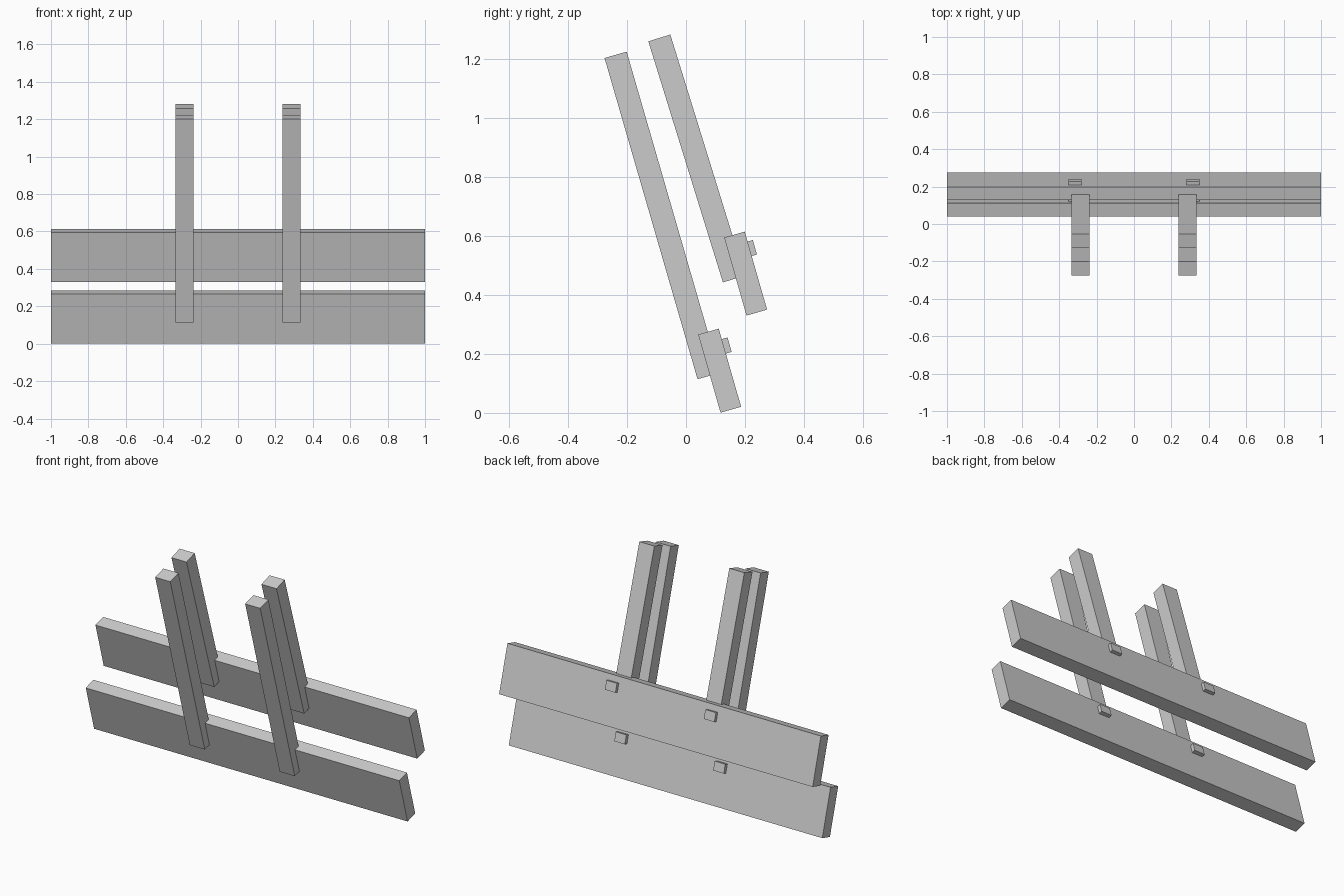
import bpy, bmesh
from math import radians
from mathutils import Matrix

if "Cube" in bpy.data.objects:
    bpy.data.objects.remove(bpy.data.objects["Cube"])


def box(name, centre, size, tilt):
    """Plank or block leaning towards the front by tilt degrees."""
    bm = bmesh.new()
    bmesh.ops.create_cube(bm, size=1, matrix=Matrix.Diagonal((*size, 1)))
    mesh = bpy.data.meshes.new(name)
    bm.to_mesh(mesh)
    bm.free()
    ob = bpy.data.objects.new(name, mesh)
    ob.location = centre
    ob.rotation_euler.x = radians(tilt)
    bpy.context.collection.objects.link(ob)
    return ob


# Level: board centre, post centre, peg centre (y, z), post length, post tilt
levels = {
    "lower": ((0.114, 0.143), (-0.081, 0.669), (0.1315, 0.2265), 1.133, 16.15),
    "upper": ((0.202, 0.472), (0.036, 0.862), (0.217, 0.5565), 0.855, 17.2),
}

for level, (board, post, peg, length, tilt) in levels.items():
    # Long horizontal board
    box(f"{level}_board", (0, *board), (2.0, 0.0725, 0.275), 16)
    for side, sx in (("left", -1), ("right", 1)):
        # Leaning post on the front of the board
        box(f"{level}_post_{side}", (sx * 0.287, *post), (0.096, 0.078, length), tilt)
        # Small peg on the back of the board
        box(f"{level}_peg_{side}", (sx * 0.3155, *peg), (0.067, 0.034, 0.051), 16)
